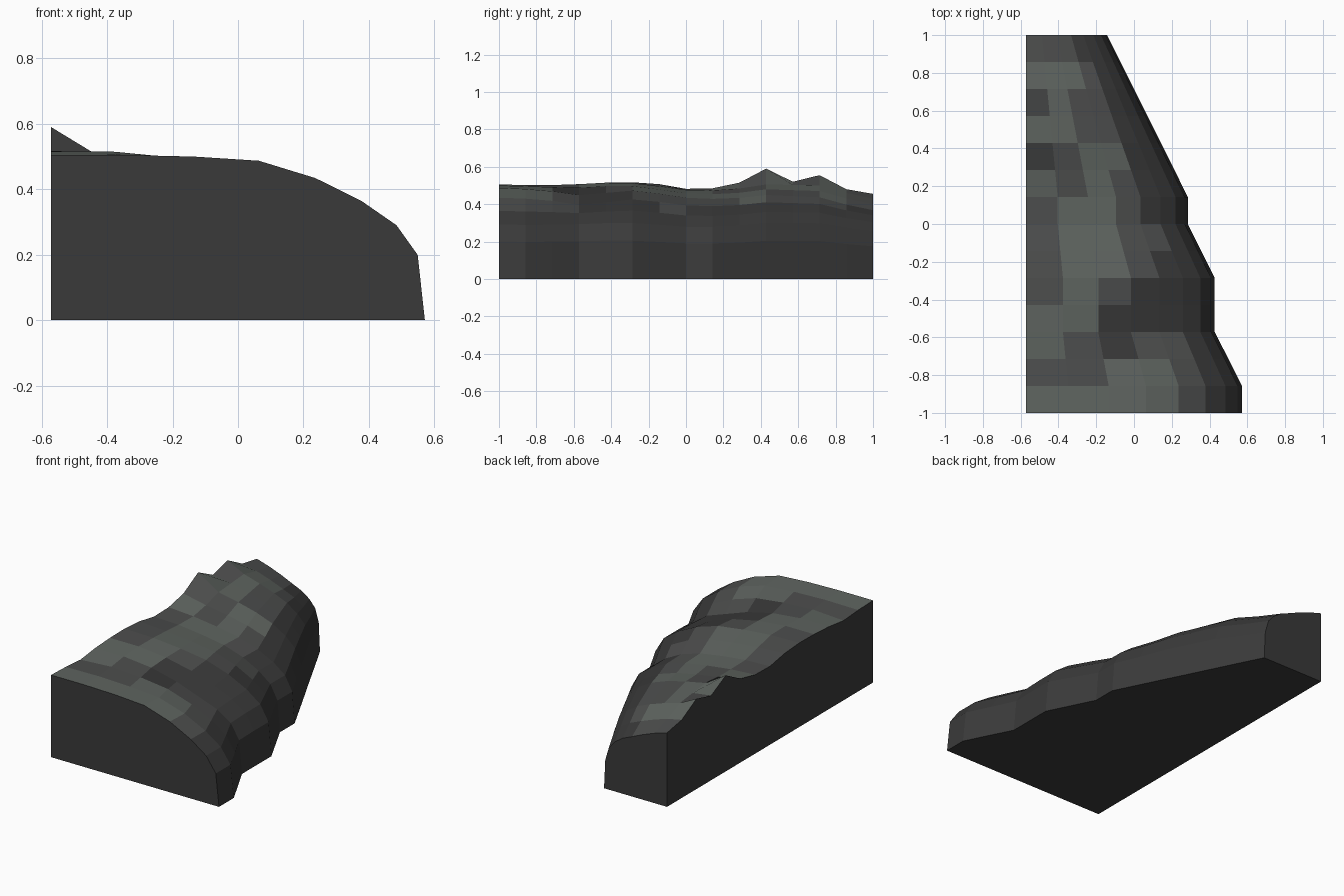
import bpy, bmesh, math

if "Cube" in bpy.data.objects:
    bpy.data.objects.remove(bpy.data.objects["Cube"])

# Outline of the curved side and ridge / body heights, front to back
EDGE = [.571, .571, .5, .427, .427, .427, .356, .285, .285,
        .214, .143, .071, 0, -.071, -.143]
RIDGE = [.505, .5, .49, .507, .515, .517, .507, .482, .485,
         .515, .59, .52, .555, .48, .455]
BODY = [.505, .505, .507, .515, .525, .525, .51, .492, .492,
        .505, .53, .53, .53, .49, .46]
# Shoulder height factors per ring at both ends; widths follow a quarter circle
FRONT = [1, 1, .99, .965, .86, .72, .575, .395, 0]
BACK = [1, .935, .87, .80, .74, .66, .56, .38, 0]
# Stone shade per cell of the top (L light, M mid), the rest is dark
SHADES = ["LLLLM", "MMLLM", "LMDMM", "LLDDD", "MLMDD", "MLLMD", "MLLMM",
          "MLLMD", "LMLMD", "MMLLD", "LLMMD", "MLMMD", "LLLMD", "MMMDD"]
LEFT = -.571
ROWS, RINGS = len(EDGE), len(FRONT)


def point(i, k):
    t = i / (ROWS - 1)
    y = 2 * t - 1
    x = LEFT + (EDGE[i] - LEFT) * math.sin(k * math.pi / 16)
    z = (BODY[i] if k else RIDGE[i]) * (FRONT[k] * (1 - t) + BACK[k] * t)
    # shallow gully on the shoulder near the front
    if 0 < k < 8:
        z -= .04 * math.exp(-((y + .53) / .16) ** 2 - ((k - 3.6) / 1.3) ** 2)
    return x, y, z


bm = bmesh.new()
grid = [[bm.verts.new(point(i, k)) for k in range(RINGS)] for i in range(ROWS)]
floor = [bm.verts.new((LEFT, row[0].co.y, 0)) for row in grid]

# Rocky top and curved side
for i in range(ROWS - 1):
    for k in range(RINGS - 1):
        face = bm.faces.new((grid[i][k], grid[i][k + 1],
                             grid[i + 1][k + 1], grid[i + 1][k]))
        face.material_index = "DML".index(SHADES[i].ljust(RINGS, "D")[k])
    # Straight left wall and flat underside
    bm.faces.new((grid[i][0], grid[i + 1][0], floor[i + 1], floor[i]))
    bm.faces.new((floor[i], floor[i + 1], grid[i + 1][-1], grid[i][-1]))

# Flat front and back ends
for i in (0, ROWS - 1):
    bm.faces.new(grid[i] + [floor[i]])

bmesh.ops.recalc_face_normals(bm, faces=bm.faces)
mesh = bpy.data.meshes.new("rock_ledge")
bm.to_mesh(mesh)
bm.free()
rock = bpy.data.objects.new("rock_ledge", mesh)
bpy.context.collection.objects.link(rock)

# Stone shades
for name, color in (("dark_stone", (.042, .042, .042)),
                    ("mid_stone", (.075, .077, .076)),
                    ("light_stone", (.115, .13, .118))):
    mat = bpy.data.materials.new(name)
    mat.diffuse_color = (*color, 1)
    mat.use_nodes = True
    mat.node_tree.nodes["Principled BSDF"].inputs["Base Color"].default_value = mat.diffuse_color
    mesh.materials.append(mat)
